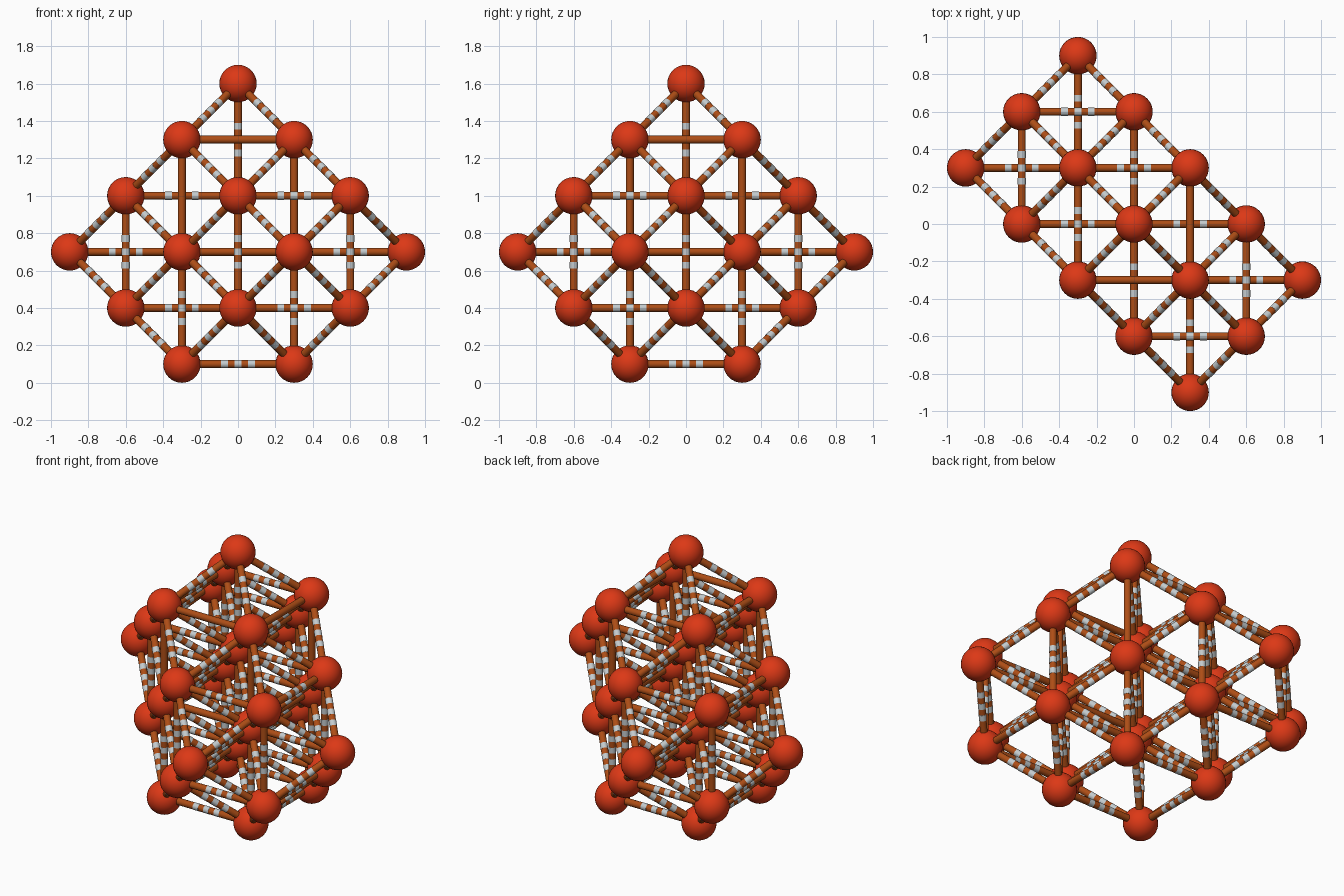
import bpy, bmesh
from mathutils import Vector, Matrix
from itertools import combinations

if "Cube" in bpy.data.objects:
    bpy.data.objects.remove(bpy.data.objects["Cube"])

STEP, BALL_R, ROD_R = 0.3, 0.1, 0.021


def material(name, rgb):
    m = bpy.data.materials.new(name)
    m.diffuse_color = (*rgb, 1)
    m.use_nodes = True
    m.node_tree.nodes["Principled BSDF"].inputs["Base Color"].default_value = m.diffuse_color
    return m


red = material("ball_red", (0.72, 0.04, 0.008))
brown = material("rod_brown", (0.42, 0.075, 0.008))
grey = material("band_grey", (0.55, 0.6, 0.62))


def place(name, mesh, loc, direction=None):
    ob = bpy.data.objects.new(name, mesh)
    bpy.context.collection.objects.link(ob)
    ob.location = loc
    if direction is not None:
        ob.rotation_euler = direction.to_track_quat('Z', 'Y').to_euler()
    return ob


# shared ball mesh
def ball_mesh():
    bm = bmesh.new()
    bmesh.ops.create_uvsphere(bm, u_segments=32, v_segments=16, radius=BALL_R)
    for f in bm.faces:
        f.smooth = True
    me = bpy.data.meshes.new("ball")
    bm.to_mesh(me)
    bm.free()
    me.materials.append(red)
    return me


# shared rod mesh, with three grey bands around the middle if wanted
def rod_mesh(length, banded):
    bm = bmesh.new()

    def tube(z, depth, radius, mat):
        old = set(bm.faces)
        bmesh.ops.create_cone(bm, cap_ends=True, segments=20, radius1=radius, radius2=radius,
                              depth=depth, matrix=Matrix.Translation((0, 0, z)))
        for f in set(bm.faces) - old:
            f.material_index = mat
            f.smooth = len(f.verts) == 4
    tube(0, length - BALL_R, ROD_R, 0)
    if banded:
        for z in (-0.072, 0, 0.072):
            tube(z, 0.036, ROD_R + 0.0008, 1)
    me = bpy.data.meshes.new("rod")
    bm.to_mesh(me)
    bm.free()
    me.materials.append(brown)
    me.materials.append(grey)
    return me


# body-centred lattice: three layers (q), columns (p) and heights (k)
nodes = []
for q in (-1, 0, 1):
    for p in range(-2, 3):
        for k in range(6):
            reach = abs(p) + abs(k - 2)
            if (p + q + k) % 2 and reach <= 3 and abs(k - 2) <= 3 and q == 0:
                nodes.append(Vector((q - p, q + p, k)))
            elif q != 0 and (p + k) % 2 == 0 and reach <= 2:
                nodes.append(Vector((q - p, q + p, k)))


def world(n):
    return Vector((n.x, n.y, n.z)) * STEP + Vector((0, 0, BALL_R))


ball = ball_mesh()
for n in nodes:
    place("ball", ball, world(n))

# rods between neighbours; the front and right faces of the upper cube are plain
rods = {(sq, b): rod_mesh(STEP * sq ** 0.5, b) for sq in (3, 4) for b in (True, False)}


def is_plain(a, b):
    in_cube = all(abs(n.x) == 1 and abs(n.y) == 1 and n.z in (2, 4) for n in (a, b))
    return in_cube and (a.y == b.y == -1 or a.x == b.x == 1)


for a, b in combinations(nodes, 2):
    sq = round((a - b).length_squared)
    if sq in (3, 4):
        plain = is_plain(a, b)
        place("plain_rod" if plain else "banded_rod", rods[sq, not plain],
              world((a + b) / 2), b - a)
